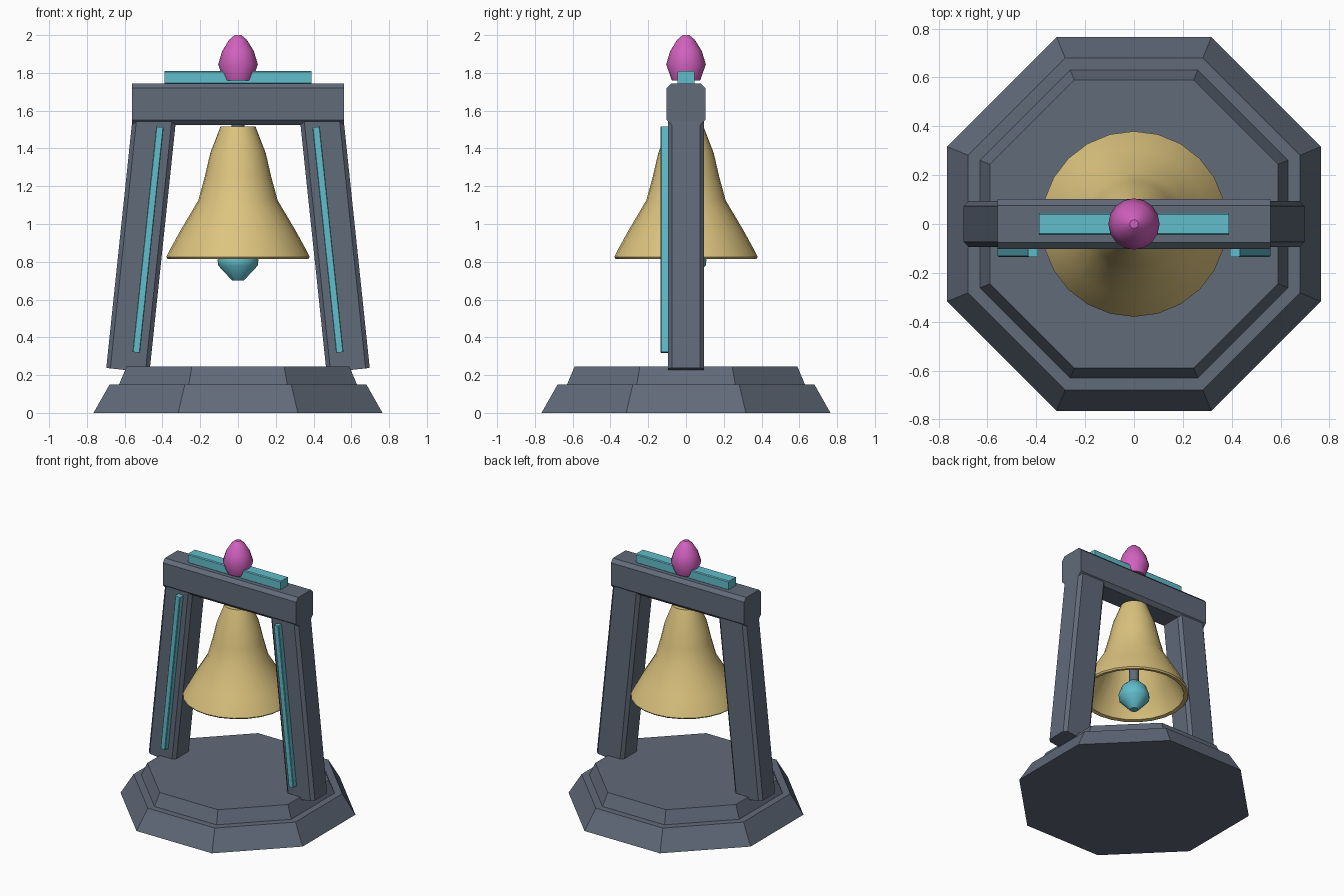
import bpy
import bmesh
import math
from mathutils import Matrix

if "Cube" in bpy.data.objects:
    bpy.data.objects.remove(bpy.data.objects["Cube"], do_unlink=True)


def make_material(name, rgb):
    mat = bpy.data.materials.new(name)
    mat.use_nodes = True
    color = (*rgb, 1.0)
    mat.diffuse_color = color
    mat.node_tree.nodes["Principled BSDF"].inputs["Base Color"].default_value = color
    return mat


SLATE = make_material("slate stone", (0.12, 0.145, 0.195))
GOLD = make_material("pale gold", (0.72, 0.55, 0.21))
TEAL = make_material("teal", (0.12, 0.51, 0.60))
PINK = make_material("magenta", (0.64, 0.12, 0.52))


def finish(name, bm, mat, smooth=None):
    bmesh.ops.recalc_face_normals(bm, faces=bm.faces)
    mesh = bpy.data.meshes.new(name)
    bm.to_mesh(mesh)
    bm.free()
    mesh.materials.append(mat)
    obj = bpy.data.objects.new(name, mesh)
    bpy.context.collection.objects.link(obj)
    if smooth:
        bpy.ops.object.select_all(action="DESELECT")
        obj.select_set(True)
        bpy.context.view_layer.objects.active = obj
        bpy.ops.object.shade_smooth_by_angle(angle=math.radians(smooth))
    return obj


def lathe(name, profile, sides, mat, smooth=None, turn=0.0):
    """Revolve (radius, height) points about z and cap open ends."""
    bm = bmesh.new()
    rings = []
    for r, z in profile:
        angles = [turn + math.tau * i / sides for i in range(sides)]
        rings.append([bm.verts.new((r * math.cos(a), r * math.sin(a), z)) for a in angles])
    for low, high in zip(rings, rings[1:]):
        for i in range(sides):
            j = (i + 1) % sides
            bm.faces.new((low[i], low[j], high[j], high[i]))
    bm.faces.new(rings[0][::-1])
    bm.faces.new(rings[-1])
    return finish(name, bm, mat, smooth)


def bar(name, width, depth, length, chamfer, mat, center, tilt):
    """Bar along local z with its four long edges chamfered, tilted about y."""
    bm = bmesh.new()
    bmesh.ops.create_cube(bm, size=1.0, matrix=Matrix.Diagonal((width, depth, length, 1)))
    long_edges = [e for e in bm.edges if abs(e.verts[0].co.z - e.verts[1].co.z) > length / 2]
    bmesh.ops.bevel(bm, geom=long_edges, offset=chamfer, segments=1, affect="EDGES")
    bm.transform(Matrix.Translation(center) @ Matrix.Rotation(tilt, 4, "Y"))
    return finish(name, bm, mat)


# Stepped octagonal base
corner = 1 / math.cos(math.pi / 8)
for name, low, high, z0, z1 in (("base_lower", 0.765, 0.68, 0, 0.15),
                                ("base_upper", 0.63, 0.59, 0.15, 0.245)):
    lathe(name, [(low * corner, z0), (high * corner, z1)], 8, SLATE, turn=math.pi / 8)

# Leaning legs with inlaid front strips
lean = math.radians(6)
for side, s in (("left", 1), ("right", -1)):
    bar(side + "_leg", 0.23, 0.19, 1.36, 0.022, SLATE, (s * 0.512, 0, 0.902), -s * lean)
    bar(side + "_leg_strip", 0.04, 0.045, 1.2, 0.004, TEAL,
        (s * 0.476, -0.1125, 0.917), -s * lean)

# Crossbeam and its top bar
bar("crossbeam", 0.22, 0.205, 1.12, 0.026, SLATE, (0, 0, 1.635), math.pi / 2)
bar("top_bar", 0.07, 0.09, 0.78, 0.006, TEAL, (0, 0, 1.775), math.pi / 2)

# Finial
lathe("finial", [(0.075, 1.76), (0.105, 1.845), (0.084, 1.915), (0.047, 1.975), (0.018, 2.0)],
      16, PINK, smooth=40)

# Hollow bell: outer wall down to the lip, then up the inside
outer = [(0.093, 1.515), (0.147, 1.375), (0.176, 1.25), (0.21, 1.125), (0.305, 0.965),
         (0.36, 0.865), (0.38, 0.825), (0.372, 0.815)]
inner = [(0.345, 0.82), (0.325, 0.87), (0.27, 0.965), (0.175, 1.125), (0.115, 1.375),
         (0.06, 1.48)]
lathe("bell", outer + inner, 24, GOLD, smooth=50)

# Clapper
lathe("clapper_rod", [(0.035, 0.86), (0.035, 1.54)], 12, SLATE, smooth=40)
lathe("clapper", [(0.03, 0.70), (0.105, 0.78), (0.108, 0.81), (0.085, 0.875), (0.035, 0.92)],
      12, TEAL, smooth=40)
